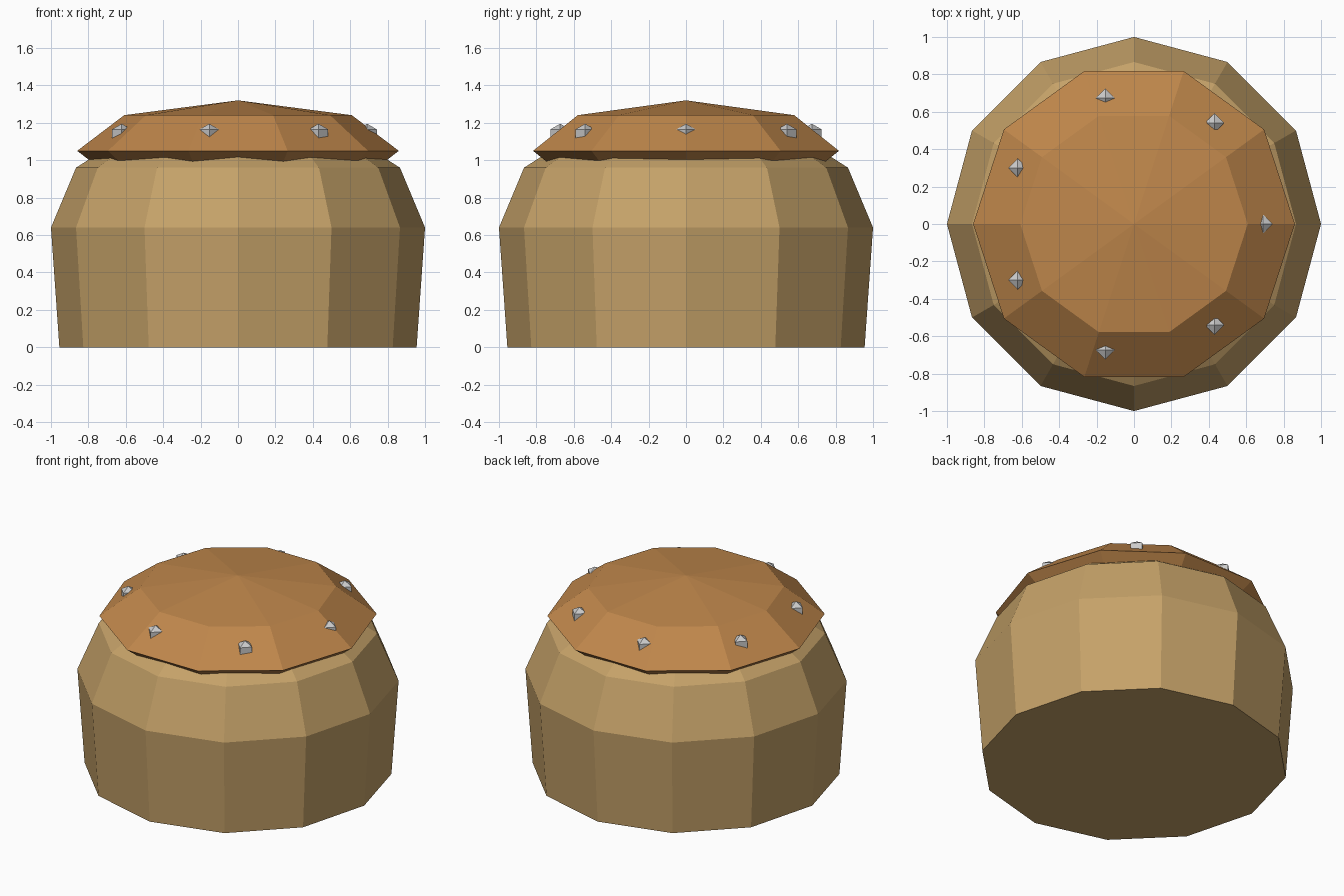
import bpy, bmesh
from math import sin, cos, pi, tau

if "Cube" in bpy.data.objects:
    bpy.data.objects.remove(bpy.data.objects["Cube"])


def material(name, rgb):
    m = bpy.data.materials.new(name)
    m.diffuse_color = (*rgb, 1)
    m.use_nodes = True
    m.node_tree.nodes["Principled BSDF"].inputs["Base Color"].default_value = m.diffuse_color
    return m


def lathe(name, sides, rings, mat, bottom=None, top=None, loc=(0, 0, 0)):
    """Stack rings of (radius, z); ends are points when given, flat caps otherwise."""
    bm = bmesh.new()
    loops = [[bm.verts.new((r * cos(tau * i / sides), r * sin(tau * i / sides), z))
              for i in range(sides)] for r, z in rings]
    for a, b in zip(loops, loops[1:]):
        for i in range(sides):
            j = (i + 1) % sides
            bm.faces.new((a[i], a[j], b[j], b[i]))
    for loop, tip in ((loops[0], bottom), (loops[-1], top)):
        if tip is None:
            bm.faces.new(loop)
        else:
            p = bm.verts.new((0, 0, tip))
            for i in range(sides):
                bm.faces.new((loop[i], loop[(i + 1) % sides], p))
    bmesh.ops.recalc_face_normals(bm, faces=bm.faces[:])
    mesh = bpy.data.meshes.new(name)
    bm.to_mesh(mesh)
    bm.free()
    mesh.materials.append(mat)
    ob = bpy.data.objects.new(name, mesh)
    ob.location = loc
    bpy.context.collection.objects.link(ob)
    return ob


tan = material("tan", (0.56, 0.36, 0.14))
orange = material("orange_brown", (0.52, 0.24, 0.07))
grey = material("light_grey", (0.60, 0.60, 0.60))

# Domed body: tapered wall under a flattened hemisphere
dome = [(cos(a), 0.64 + 0.64 * sin(a)) for a in (0, pi / 6, pi / 3)]
lathe("body", 12, [(0.955, 0)] + dome, tan, top=1.28)

# Overhanging cap: a flattened sphere sunk into the dome
cap = [(0.86 * cos(a), 0.27 * sin(a)) for a in (-pi / 4, 0, pi / 4)]
lathe("cap", 10, cap, orange, bottom=-0.27, top=0.27, loc=(0, 0, 1.05))

# Ring of seven studs on the cap's slope
R = 0.06
for k in range(7):
    a = tau * k / 7
    lathe(f"stud_{k + 1}", 4, [(R * 0.866, -R / 2), (R * 0.866, R / 2)], grey,
          bottom=-R, top=R, loc=(0.69 * cos(a), 0.69 * sin(a), 1.135))
